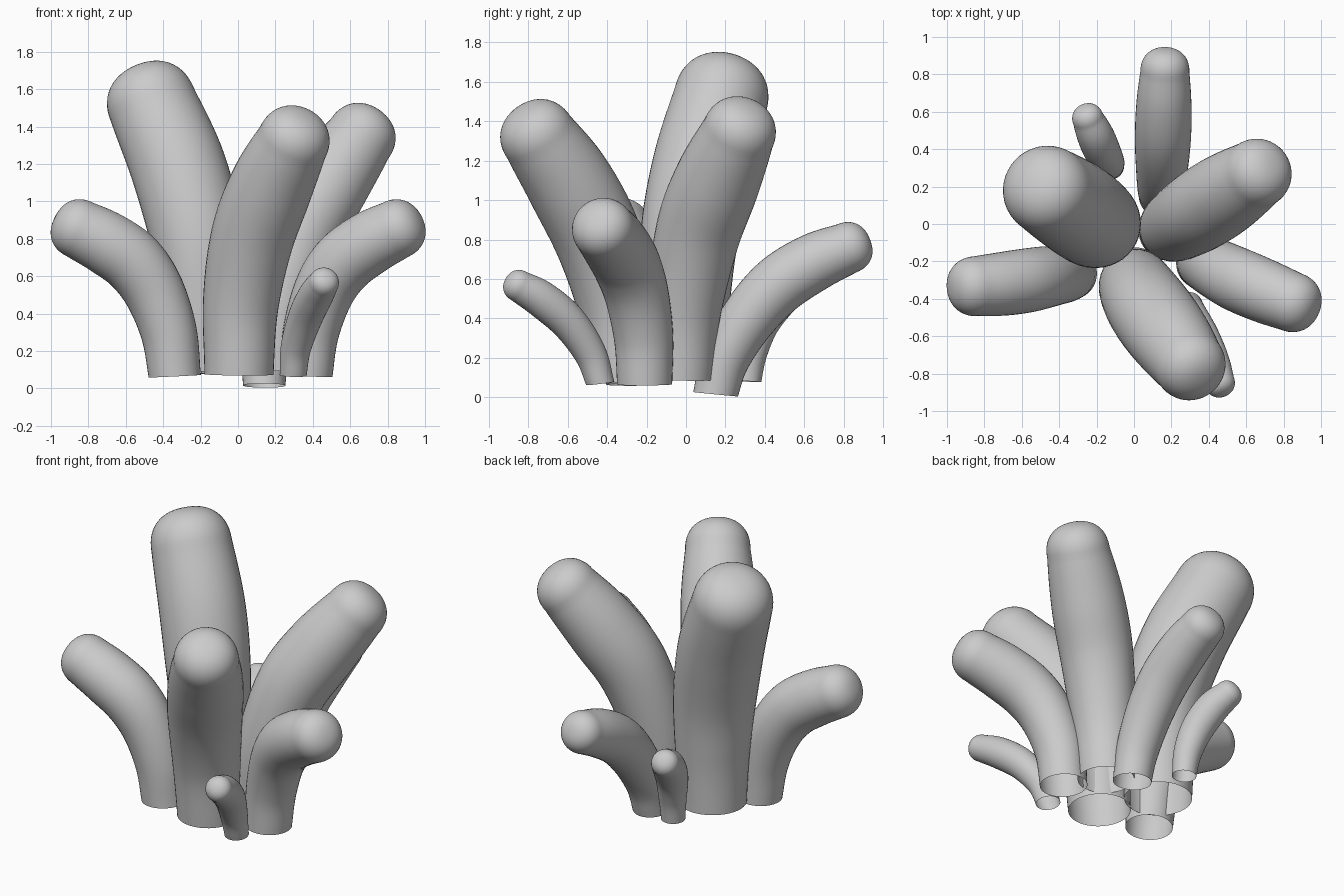
import bpy, bmesh, math
from mathutils import Vector

if "Cube" in bpy.data.objects:
    bpy.data.objects.remove(bpy.data.objects["Cube"])

SIDES = 40


def spline(pts, t):
    # Catmull-Rom through (x, y, z) points
    n = len(pts) - 1
    i = min(int(t * n), n - 1)
    u = t * n - i
    p1, p2 = pts[i], pts[i + 1]
    p0 = pts[i - 1] if i > 0 else p1 * 2 - p2
    p3 = pts[i + 2] if i + 2 <= n else p2 * 2 - p1
    return 0.5 * (2 * p1 + (p2 - p0) * u + (2 * p0 - 5 * p1 + 4 * p2 - p3) * u * u
                  + (3 * p1 - p0 - 3 * p2 + p3) * u ** 3)


def tube(name, path, r_base, r_tip, bulge, steps=36, dome=14):
    """Open-bottomed curved tube with a rounded tip centred on the last point."""
    pts = [Vector(p) for p in path]
    centres = [spline(pts, k / steps) for k in range(steps + 1)]
    rings = []
    for k, c in enumerate(centres):
        tan = (centres[min(k + 1, steps)] - centres[max(k - 1, 0)]).normalized()
        s = k / steps
        # the foot is cut nearly level
        w = min(1, 0.4 + 3.5 * s)
        tan = Vector((0, 0, 1)).lerp(tan, w).normalized()
        r = r_base + (r_tip - r_base) * s + bulge * math.sin(math.pi * s ** 1.4)
        rings.append((c, tan, r))
    # slightly squared dome
    base, e = c, 2 / 2.3
    for k in range(1, dome):
        a = k / dome * math.pi / 2
        rings.append((base + tan * r_tip * .97 * math.sin(a) ** e, tan,
                      r_tip * math.cos(a) ** e))
    bm = bmesh.new()
    loops, side, prev = [], Vector((1, 0, 0)), Vector((0, 0, 1))
    for c, t, r in rings:
        side = prev.rotation_difference(t) @ side
        side = (side - t * side.dot(t)).normalized()
        prev = t
        up = t.cross(side)
        loops.append([bm.verts.new(c + r * (side * math.cos(2 * math.pi * j / SIDES)
                                            + up * math.sin(2 * math.pi * j / SIDES)))
                      for j in range(SIDES)])
    for a, b in zip(loops, loops[1:]):
        for j in range(SIDES):
            m = (j + 1) % SIDES
            bm.faces.new((a[j], a[m], b[m], b[j]))
    top = bm.verts.new(base + prev * r_tip * .97)
    for j in range(SIDES):
        bm.faces.new((loops[-1][j], loops[-1][(j + 1) % SIDES], top))
    for f in bm.faces:
        f.smooth = True
    mesh = bpy.data.meshes.new(name)
    bm.to_mesh(mesh)
    bm.free()
    bpy.context.collection.objects.link(bpy.data.objects.new(name, mesh))


# three tall stalks
tube("tall_stalk_left", [(-.19, -.005, .09), (-.19, -.003, .45), (-.22, .015, .8),
                         (-.315, .085, 1.17), (-.455, .175, 1.51)], .2, .24, .03)
tube("tall_stalk_front", [(.005, -.31, .075), (.015, -.345, .45), (.075, -.445, .8),
                          (.18, -.59, 1.085), (.292, -.744, 1.315)], .185, .193, .036)
tube("tall_stalk_right", [(.19, -.03, .09), (.225, -.01, .45), (.335, .06, .83),
                          (.485, .158, 1.095), (.65, .265, 1.335)], .167, .187, .042)
# bent side stalks
tube("side_stalk_right", [(.365, -.21, .065), (.39, -.215, .3), (.46, -.25, .52),
                          (.56, -.3, .67), (.7, -.36, .775), (.84, -.415, .847)],
     .14, .16, .019)
tube("side_stalk_left", [(-.338, -.265, .065), (-.37, -.27, .3), (-.45, -.28, .52),
                         (-.56, -.3, .675), (-.7, -.32, .775), (-.84, -.332, .847)],
     .14, .16, .019)
# back stalk
tube("back_stalk", [(.14, .15, .015), (.143, .2, .2), (.15, .32, .405),
                    (.155, .47, .57), (.16, .65, .685), (.165, .815, .755)],
     .114, .131, .026)
# small shoots
tube("small_shoot_front", [(.295, -.435, .07), (.31, -.485, .22), (.36, -.595, .38),
                           (.415, -.73, .495), (.457, -.845, .563)], .072, .081, .017)
tube("small_shoot_back", [(-.125, .31, .08), (-.135, .33, .23), (-.165, .38, .38),
                          (-.205, .47, .5), (-.245, .56, .565)], .072, .084, .02)
